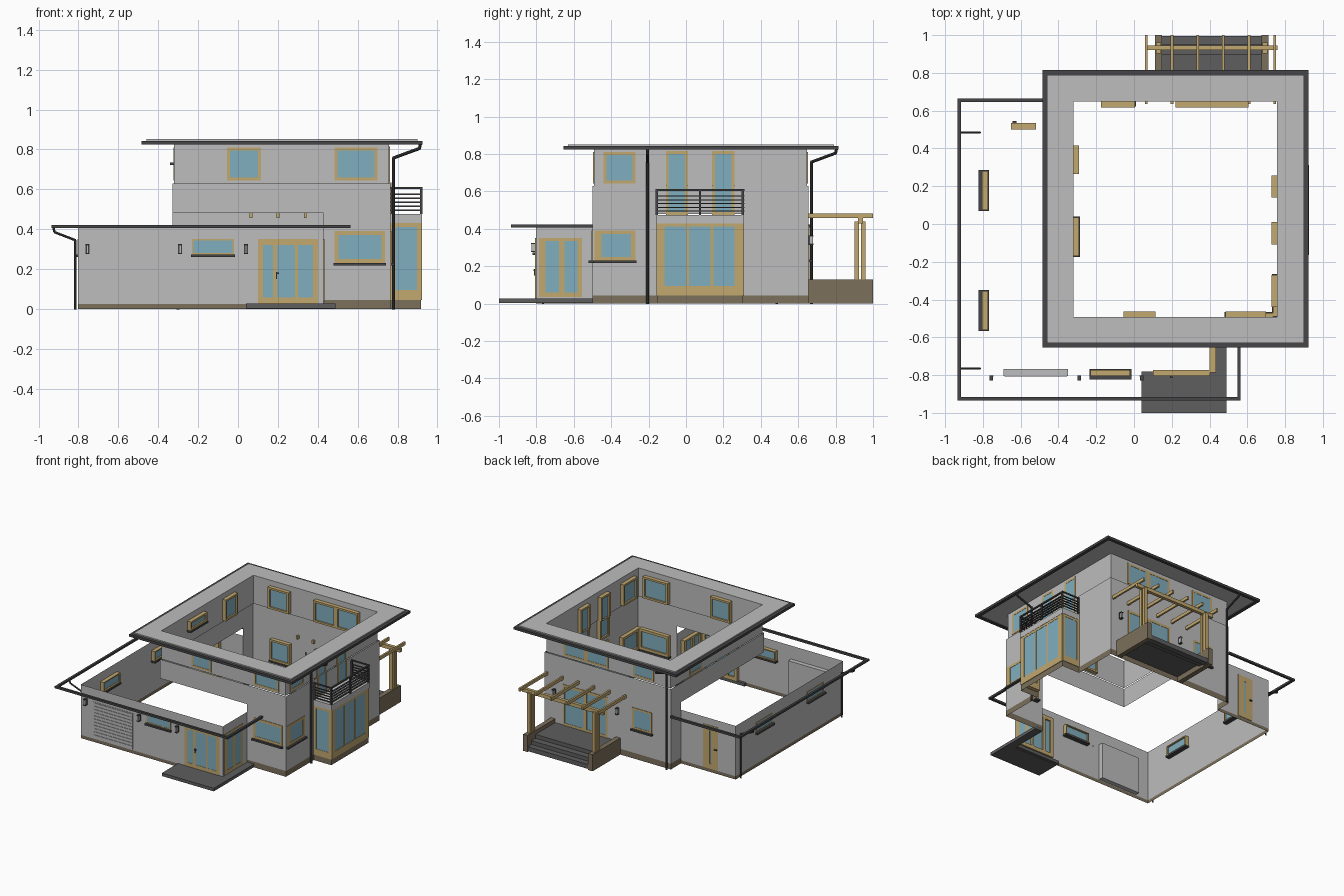
import bpy, bmesh
from mathutils import Matrix, Vector

if "Cube" in bpy.data.objects:
    bpy.data.objects.remove(bpy.data.objects["Cube"])


def mat(name, r, g, b):
    m = bpy.data.materials.new(name)
    m.diffuse_color = [(c / 255 / 12.92 if c < 10 else ((c / 255 + .055) / 1.055) ** 2.4) for c in (r, g, b)] + [1]
    m.use_nodes = True
    m.node_tree.nodes["Principled BSDF"].inputs["Base Color"].default_value = m.diffuse_color
    return m


GREY, DARK, PAVE, WOOD, GLASS, BROWN = range(6)
MATS = [mat("light_grey_render", 189, 189, 189), mat("dark_metal", 70, 70, 72),
        mat("dark_paving", 94, 94, 95), mat("light_wood", 194, 168, 112),
        mat("blue_glass", 128, 174, 191), mat("brown_plinth", 124, 112, 92)]


def finish(name, bm):
    me = bpy.data.meshes.new(name)
    bm.to_mesh(me)
    bm.free()
    for m in MATS:
        me.materials.append(m)
    ob = bpy.data.objects.new(name, me)
    bpy.context.collection.objects.link(ob)
    return ob


def boxes(name, parts):
    """parts: (colour, x0, x1, y0, y1, z0, z1)"""
    bm = bmesh.new()
    for c, x0, x1, y0, y1, z0, z1 in parts:
        M = Matrix.Translation(((x0 + x1) / 2, (y0 + y1) / 2, (z0 + z1) / 2)) @ \
            Matrix.Diagonal((abs(x1 - x0), abs(y1 - y0), z1 - z0, 1))
        vs = bmesh.ops.create_cube(bm, size=1, matrix=M)["verts"]
        for f in {f for v in vs for f in v.link_faces}:
            f.material_index = c
    return finish(name, bm)


def wall(name, pts, z0, z1, c=GREY, closed=False):
    """Thin upright wall along a plan line, outside on its right."""
    bm = bmesh.new()
    lo = [bm.verts.new((x, y, z0)) for x, y in pts]
    hi = [bm.verts.new((x, y, z1)) for x, y in pts]
    for i in range(len(pts) - (0 if closed else 1)):
        j = (i + 1) % len(pts)
        bm.faces.new((lo[i], lo[j], hi[j], hi[i])).material_index = c
    return finish(name, bm)


def tube(name, pts, r=.008):
    bm = bmesh.new()
    for a, b in zip(pts, pts[1:]):
        a, b = Vector(a), Vector(b)
        d = b - a
        M = Matrix.Translation((a + b) / 2) @ d.to_track_quat('Z', 'Y').to_matrix().to_4x4()
        bmesh.ops.create_cone(bm, cap_ends=True, segments=10, radius1=r, radius2=r,
                              depth=d.length + r * .6, matrix=M)
    for f in bm.faces:
        f.material_index = DARK
    return finish(name, bm)


def on_face(face, c, u0, u1, n0, n1, z0, z1):
    """Box on a wall face (axis, position, outward sign): u along, n outward."""
    ax, p, s = face
    a, b = sorted((p + s * n0, p + s * n1))
    return (c, a, b, u0, u1, z0, z1) if ax == 'x' else (c, u0, u1, a, b, z0, z1)


def window(name, face, u0, u1, z0, z1, panes=None, fw=.015, bot=None, top=None, sill=False):
    """Wood frame filling the gaps round the glass panes, with optional dark sill."""
    panes = panes or [(u0 + fw, u1 - fw)]
    b, t = z0 + (fw if bot is None else bot), z1 - (fw if top is None else top)
    n0, n1 = -.03, .004
    P = [on_face(face, WOOD, u0, u1, n0, n1, z0, b), on_face(face, WOOD, u0, u1, n0, n1, t, z1)]
    edges = [u0] + [e for p in panes for e in p] + [u1]
    for a, c in zip(edges[::2], edges[1::2]):
        P.append(on_face(face, WOOD, a, c, n0, n1, b, t))
    for a, c in panes:
        P.append(on_face(face, GLASS, a, c, -.018, .002, b, t))
    if sill:
        P.append(on_face(face, DARK, u0 - .006, u1 + .006, -.035, .02, z0 - .013, z0))
    return boxes(name, P)


# Walls
X0, X1, Y0, Y1 = -.32, .758, -.492, .648
o = .008
wall("upper_wall", [(X0, Y0), (X1, Y0), (X1, Y1), (X0, Y1)], .63, .835, closed=True)
A0, A1, B0, B1 = X0 - o, X1 + o, Y0 - o, Y1 + o
wall("middle_wall", [(A0, B0), (A1, B0), (A1, B1), (A0, B1)], .48, .63, closed=True)
LX0, LX1, LY0, LY1 = -.802, .43, -.802, .53
BY0, BY1, BX = -.155, .305, .918
wall("main_front_wall", [(LX1, B0), (A1, B0), (A1, BY0)], .045, .48)
wall("main_back_wall", [(A1, BY1), (A1, B1), (A0, B1), (A0, LY1)], .045, .48)
wall("low_wall", [(A0, LY1), (LX0, LY1), (LX0, LY0), (LX1, LY0), (LX1, B0)], .025, .42)
wall("main_front_plinth", [(LX1, B0), (A1, B0), (A1, BY0), (BX, BY0), (BX, BY1), (A1, BY1), (A1, B1),
                           (A0, B1), (A0, LY1)], 0, .045, BROWN)
wall("low_plinth", [(A0, LY1), (LX0, LY1), (LX0, LY0), (LX1, LY0), (LX1, B0)], 0, .025, BROWN)


# Roof overhang and gutters
def ring(c, x0, x1, y0, y1, wx0, wx1, wy0, wy1, z0, z1):
    return [(c, x0, x1, y0, wy0, z0, z1), (c, x0, x1, wy1, y1, z0, z1),
            (c, x0, wx0, wy0, wy1, z0, z1), (c, wx1, x1, wy0, wy1, z0, z1)]


boxes("roof_overhang", ring(GREY, -.46, .9, -.63, .79, X0, X1, Y0, Y1, .832, .852))
boxes("roof_gutter", ring(DARK, -.485, .925, -.655, .815, -.46, .9, -.63, .79, .824, .843))
boxes("low_gutter", [(DARK, -.935, .565, -.935, -.917, .406, .422), (DARK, -.935, -.917, -.917, .665, .406, .422),
                     (DARK, -.917, A0, .647, .665, .406, .422), (DARK, .547, .565, -.917, B0, .406, .422)])

# Downspouts
for i, y in enumerate((-.765, .485)):
    tube(f"low_downspout_{i}", [(-.926, y, .41), (-.92, y, .385), (-.816, y, .345), (-.816, y, 0)], .006)
tube("right_downspout", [(.915, -.205, .83), (.91, -.205, .805), (.779, -.205, .757), (.779, -.205, 0)])
tube("back_downspout", [(-.3, .805, .83), (-.3, .8, .805), (-.3, .67, .757), (-.3, .67, 0)])

# Wall faces that carry windows
UF, UR, UB, UL = ('y', Y0, -1), ('x', X1, 1), ('y', Y1, 1), ('x', X0, -1)
MF, MR, MB = ('y', B0, -1), ('x', A1, 1), ('y', B1, 1)
LF, LR, LB, LL = ('y', LY0, -1), ('x', LX1, 1), ('y', LY1, 1), ('x', LX0, -1)

# Upper windows
window("upper_front_window_left", UF, -.055, .115, .643, .81)
window("upper_front_window_right", UF, .485, .7, .643, .81)
window("upper_right_window", UR, -.44, -.27, .643, .81)
window("upper_back_window", UB, -.175, .005, .643, .81)
window("upper_back_wide_window", UB, .22, .605, .643, .81, [(.235, .395), (.43, .59)])
window("upper_left_window", UL, .265, .415, .643, .81)
window("upper_left_slot_window", UL, -.17, .035, .735, .805, sill=True)
for i, y in enumerate((-.108, .14)):
    window(f"balcony_door_{i}", MR, y, y + .118, .475, .635, top=0)
    window(f"balcony_door_top_{i}", UR, y, y + .118, .63, .815, bot=0)

# Lower windows and doors
window("corner_window_front", MF, .485, A1 - .03, .23, .392, [(.503, .72)], fw=.02, sill=True)
window("corner_window_side", MR, -.49, -.27, .23, .392, [(-.452, -.295)], fw=.02, sill=True)
window("low_front_window", LF, -.23, -.02, .273, .35, fw=.008, sill=True)
for i, y in enumerate((-.56, .075)):
    window(f"low_left_window_{i}", LL, y, y + .205, .273, .35, fw=.008, sill=True)
window("lower_back_window", MB, -.165, .005, .235, .4, sill=True)
window("patio_door", MB, .22, .605, .1, .42, [(.235, .4), (.425, .59)], fw=.02)
window("entrance_front", LF, .1, .402, .028, .35, [(.125, .175), (.195, .285), (.3, .375)], bot=.03, top=.03)
window("entrance_side", LR, -.785, -.555, .035, .35, [(-.75, -.68), (-.65, -.58)], bot=.025)
boxes("entrance_handle", [on_face(LF, DARK, .19, .205, .004, .014, .175, .182),
                          on_face(LF, DARK, .19, .195, .004, .01, .15, .185)])
window("back_door", LB, -.65, -.52, .028, .365, [(-.591, -.579)], bot=.04, top=.04)
boxes("back_door_handle", [on_face(LB, DARK, -.642, -.622, .004, .016, .185, .192)])

# Garage door with slats
boxes("garage_door", [on_face(LF, GREY, -.69, -.35, -.035, .002, .03, .315)] +
      [on_face(LF, GREY, -.685, -.355, .002, .006, .04 + i * .025, .059 + i * .025) for i in range(11)])

# Wall lamps
for i, (f, u, z) in enumerate([(LF, -.755, .275), (LF, -.29, .275), (LF, .04, .275), (MB, .13, .315), (MB, .68, .315)]):
    boxes(f"wall_lamp_{i}", [on_face(f, DARK, u - .01, u + .01, 0, .006, z, z + .05),
                             on_face(f, GREY, u - .006, u + .006, .006, .024, z + .006, z + .044),
                             on_face(f, DARK, u - .009, u + .009, .006, .027, z, z + .006),
                             on_face(f, DARK, u - .009, u + .009, .006, .027, z + .044, z + .05)])

# Glazed bay with balcony
window("bay_front", ('x', BX, 1), BY0, BY1, .045, .43,
       [(-.115, .002), (.016, .132), (.146, .258)], bot=.05, top=.018)
for n, f in (("front", ('y', BY0, -1)), ("back", ('y', BY1, 1))):
    window("bay_side_" + n, f, A1, BX - .001, .045, .43, [(.79, .898)], bot=.05, top=.018)
boxes("balcony_floor", [(GREY, A1 - .002, BX + .006, BY0 - .006, BY1 + .006, .43, .475)])
bars = []
for z in (.492, .512, .532, .552, .572, .602):
    h = .01 if z > .6 else .006
    bars += [(DARK, BX - .004, BX + .008, BY0, BY1, z, z + h), (DARK, A1, BX + .008, BY0 - .008, BY0, z, z + h),
             (DARK, A1, BX + .008, BY1, BY1 + .008, z, z + h)]
for x, y in [(BX, BY0 - .004), (BX, .073), (BX, BY1 - .004), (A1 + .006, BY0 - .004), (A1 + .006, BY1 - .004)]:
    bars.append((DARK, x - .005, x + .008, y - .004, y + .008, .475, .607))
boxes("balcony_railing", bars)

# Entrance paving
boxes("entrance_paving", [(PAVE, .04, .49, -1, LY0 + .02, .003, .027), (PAVE, LX1, .49, LY0 + .02, B0, .003, .027)])

# Back terrace: side walls, deck and steps
boxes("terrace_side_walls", [(BROWN, .11, .148, B1, 1, 0, .13), (BROWN, .675, .712, B1, 1, 0, .13)])
boxes("terrace_deck", [(PAVE, .148, .675, B1, .9, .04, .1), (PAVE, .148, .675, .9, .95, .02, .07),
                       (PAVE, .148, .675, .95, .995, .005, .04)])

# Pergola
P = [(WOOD, .06, .76, .92, .945, .43, .458)]
for x in (.13, .693):
    P += [(WOOD, x - .014, x + .014, .902, .926, .13, .44), (WOOD, x - .014, x + .014, .936, .96, .13, .44)]
boxes("pergola_posts_and_beam", P)
boxes("pergola_rafters", [(WOOD, .065 + i * .136 - .007, .065 + i * .136 + .007, B1 - .02, 1, .457, .482)
                          for i in range(6)])
